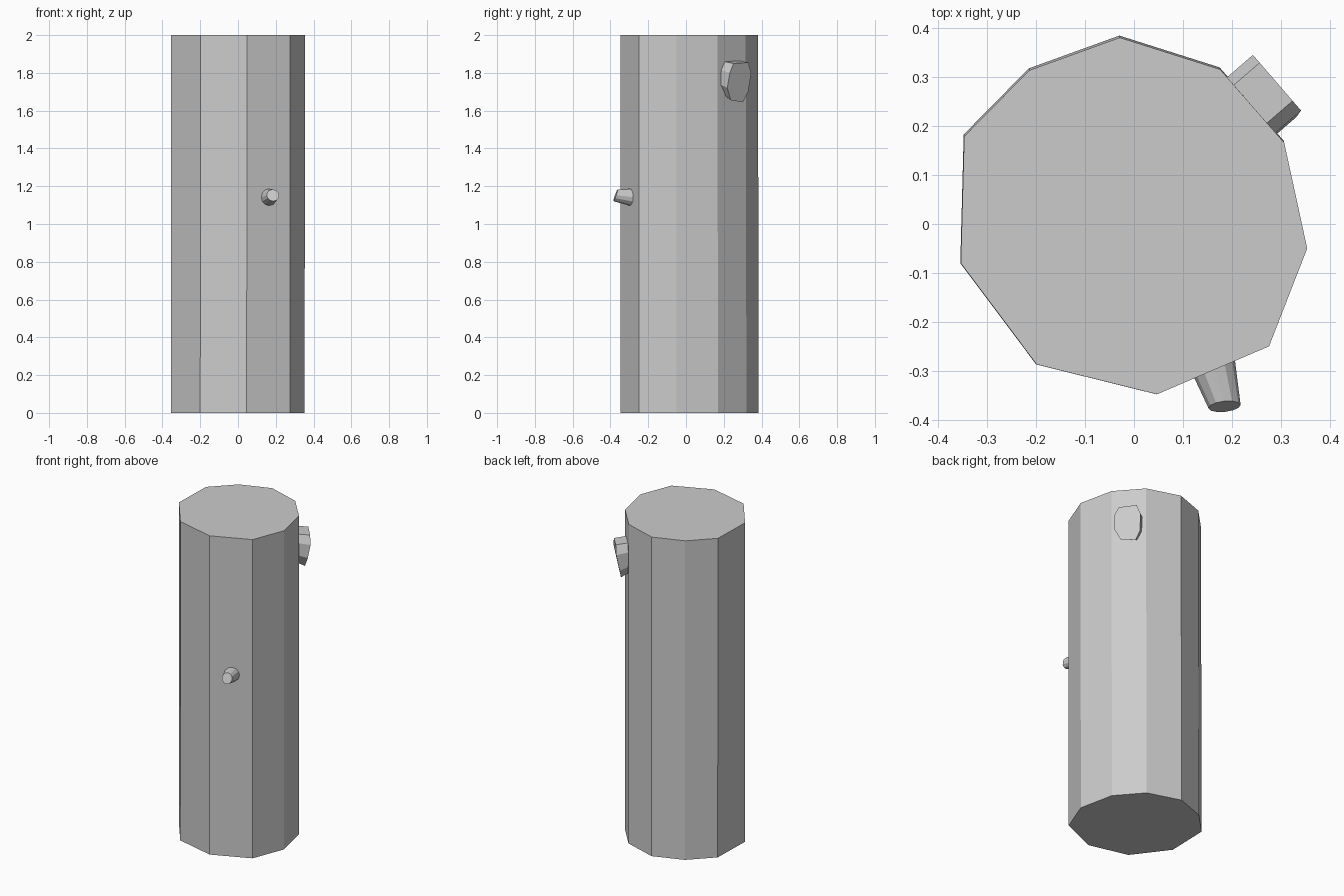
import bpy, bmesh
from math import cos, sin, tau
from mathutils import Vector

cube = bpy.data.objects.get("Cube")
if cube:
    bpy.data.objects.remove(cube, do_unlink=True)

# Single plain grey
grey = bpy.data.materials.new("plain_grey")
grey.use_nodes = True
colour = (0.6, 0.6, 0.6, 1)
grey.diffuse_color = colour
grey.node_tree.nodes["Principled BSDF"].inputs["Base Color"].default_value = colour


def loft(name, lower, upper):
    """Closed flat-faced solid between two matching rings."""
    bm = bmesh.new()
    a = [bm.verts.new(p) for p in lower]
    b = [bm.verts.new(p) for p in upper]
    n = len(a)
    bm.faces.new(a[::-1])
    bm.faces.new(b)
    for i in range(n):
        j = (i + 1) % n
        bm.faces.new((a[i], a[j], b[j], b[i]))
    bmesh.ops.recalc_face_normals(bm, faces=bm.faces)
    mesh = bpy.data.meshes.new(name)
    bm.to_mesh(mesh)
    bm.free()
    mesh.materials.append(grey)
    obj = bpy.data.objects.new(name, mesh)
    bpy.context.collection.objects.link(obj)
    return obj


def circle(centre, normal, radius, sides):
    """Ring of points around a centre, facing along the normal."""
    normal = Vector(normal).normalized()
    u = Vector((0, 0, 1)).cross(normal).normalized()
    v = normal.cross(u)
    return [Vector(centre) + radius * (u * cos(tau * i / sides) + v * sin(tau * i / sides))
            for i in range(sides)]


# Trunk: slightly irregular ten-sided column
outline = [(-0.03, 0.385), (-0.215, 0.318), (-0.348, 0.183), (-0.355, -0.08),
           (-0.2, -0.287), (0.046, -0.348), (0.275, -0.25), (0.353, -0.05),
           (0.306, 0.17), (0.175, 0.32)]
loft("trunk",
     [(x, y, 0) for x, y in outline],
     [(x + 0.001, y - (0.004 if y > 0 else 0), 2) for x, y in outline])

# Large branch stub: rounded outline, end cut sloping inward at the bottom
out = Vector((0.757, 0.655, 0))
side = Vector((0.655, -0.757, 0))
root = Vector((0.24, 0.245, 0))
stub = [(0.05, 1.85), (-0.053, 1.855), (-0.074, 1.80), (-0.07, 1.70),
        (-0.042, 1.645), (0.044, 1.655), (0.08, 1.72), (0.076, 1.80)]
up = Vector((0, 0, 1))
base_ring = [root - out * 0.03 + side * s + up * (1.775 + (z - 1.75) * 0.88)
             for s, z in stub]
end_ring = [root + out * (0.068 - max(0, 1.80 - z) * 0.2) + side * s + up * z
            for s, z in stub]
loft("large_branch_stub", base_ring, end_ring)

# Small tapered twig on the front
loft("small_twig",
     circle((0.16, -0.28, 1.14), (0.393, -0.919, 0), 0.048, 12),
     circle((0.185, -0.373, 1.152), (0.1, -0.93, 0.33), 0.033, 12))
